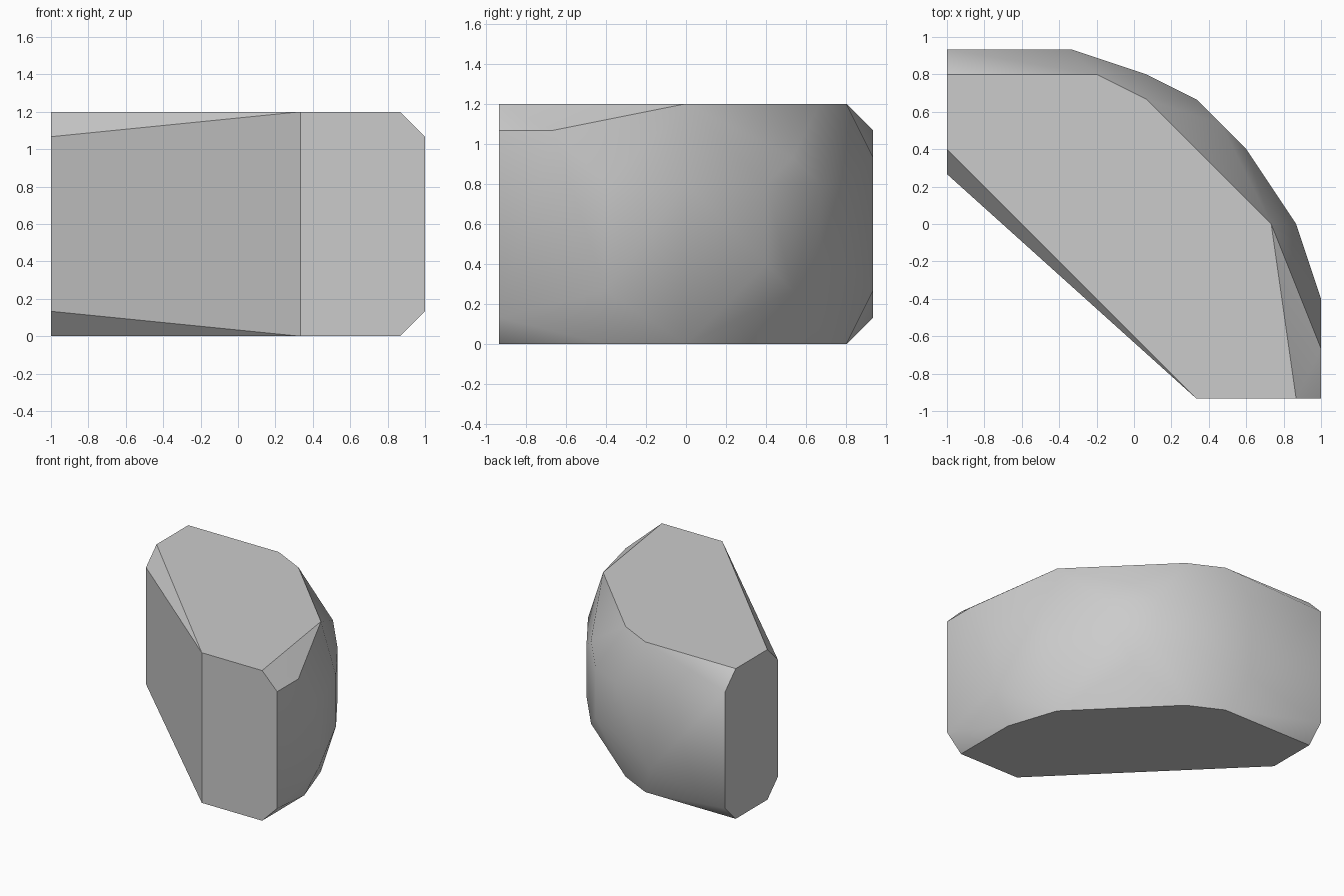
import bpy
import bmesh
import math

default_cube = bpy.data.objects.get("Cube")
if default_cube:
    bpy.data.objects.remove(default_cube, do_unlink=True)

# The block is chiselled on a grid of fifteen steps per unit
STEP = 1 / 15
HEIGHT = 18

# Cap outline shared by the top and bottom faces
cap_outline = [(-15, 6), (-15, 12), (-3, 12), (1, 10), (11, 0), (13, -14), (5, -14)]

# Outer wall: plan position, then lowest and highest level of the belt
wall_belt = [
    (-15, 4, 2, 16), (-15, 14, 2, 16), (-5, 14, 4, 14), (1, 12, 6, 12),
    (5, 10, 6, 12), (7, 8, 4, 14), (9, 6, 6, 12), (13, 0, 6, 12),
    (15, -6, 4, 12), (15, -10, 4, 16), (15, -14, 2, 16),
]

# Extra corner that widens the underside
underside_corner = (13, -6, 0)


def make_material(name, colour):
    material = bpy.data.materials.new(name)
    material.use_nodes = True
    material.diffuse_color = colour
    shader = next(n for n in material.node_tree.nodes if n.type == "BSDF_PRINCIPLED")
    shader.inputs["Base Color"].default_value = colour
    return material


def collect_corners():
    corners = [(x, y, level) for x, y in cap_outline for level in (0, HEIGHT)]
    corners += [(x, y, level) for x, y, low, high in wall_belt for level in (low, high)]
    corners.append(underside_corner)
    return corners


def build_hull(name, corners, material):
    bm = bmesh.new()
    for corner in corners:
        bm.verts.new([value * STEP for value in corner])
    hull = bmesh.ops.convex_hull(bm, input=bm.verts)
    loose = [v for v in bm.verts if not v.link_faces]
    bmesh.ops.delete(bm, geom=loose, context="VERTS")
    # Merge coplanar triangles into clean flat faces
    bmesh.ops.dissolve_limit(bm, angle_limit=math.radians(1),
                             verts=bm.verts, edges=bm.edges)
    bmesh.ops.recalc_face_normals(bm, faces=bm.faces)
    mesh = bpy.data.meshes.new(name)
    bm.to_mesh(mesh)
    bm.free()
    mesh.materials.append(material)
    obj = bpy.data.objects.new(name, mesh)
    bpy.context.collection.objects.link(obj)
    return obj


# Curved corner stone, smooth on the outer wall and crisp at the cut edges
stone_grey = make_material("stone grey", (0.6, 0.6, 0.6, 1))
stone = build_hull("curved_corner_stone", collect_corners(), stone_grey)
bpy.ops.object.select_all(action="DESELECT")
stone.select_set(True)
bpy.context.view_layer.objects.active = stone
bpy.ops.object.shade_smooth_by_angle(angle=math.radians(30))
